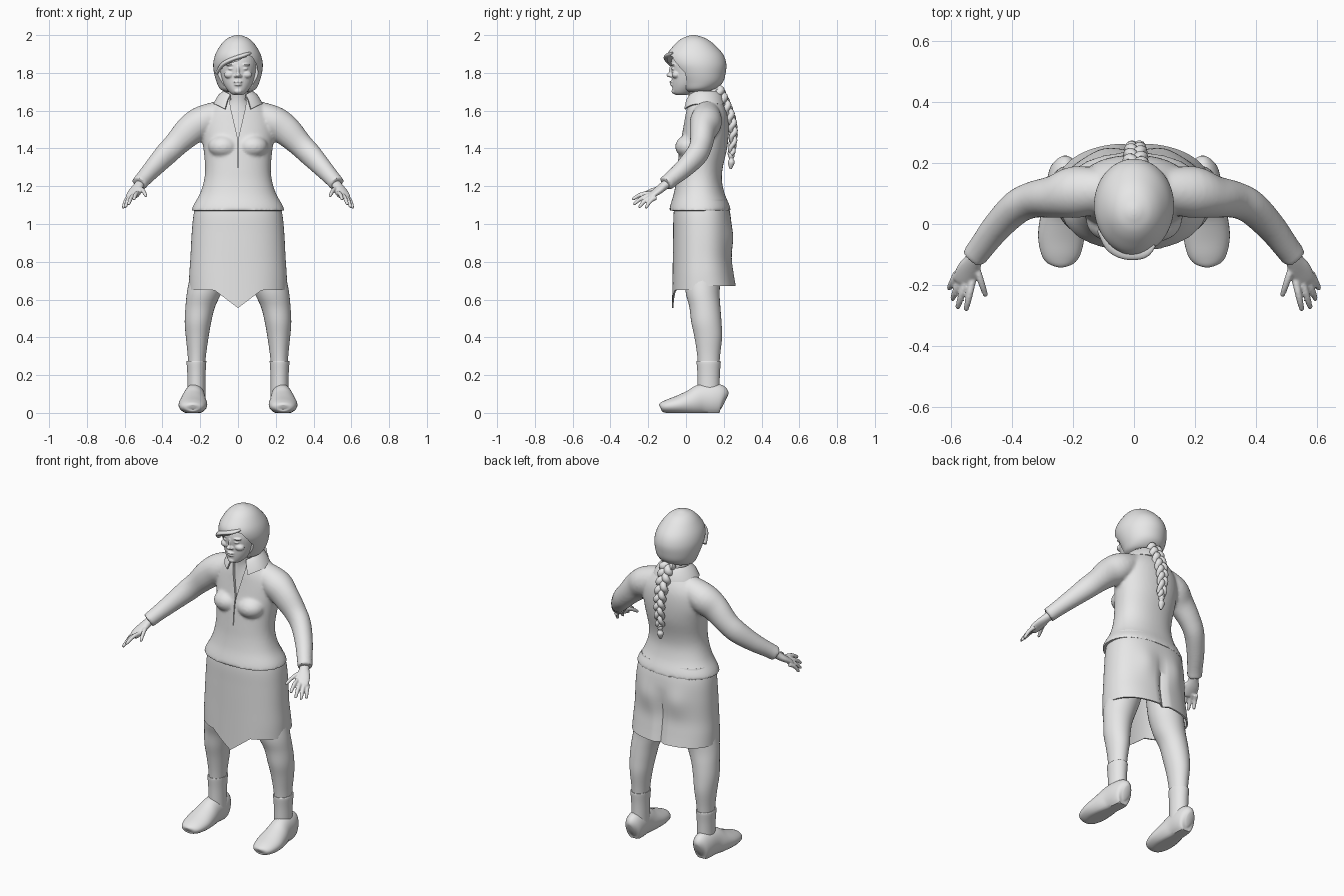
import bpy, bmesh, math
from mathutils import Vector

if "Cube" in bpy.data.objects:
    bpy.data.objects.remove(bpy.data.objects["Cube"])

grey = bpy.data.materials.new("plain_grey")
grey.use_nodes = True
grey.diffuse_color = (0.8, 0.8, 0.8, 1)
grey.node_tree.nodes["Principled BSDF"].inputs["Base Color"].default_value = (0.8, 0.8, 0.8, 1)


def make(name, bm):
    bmesh.ops.recalc_face_normals(bm, faces=bm.faces)
    me = bpy.data.meshes.new(name)
    bm.to_mesh(me)
    bm.free()
    me.materials.append(grey)
    ob = bpy.data.objects.new(name, me)
    bpy.context.collection.objects.link(ob)
    return ob


def activate(ob):
    bpy.ops.object.select_all(action='DESELECT')
    ob.select_set(True)
    bpy.context.view_layer.objects.active = ob


def smooth(ob, angle=40):
    activate(ob)
    bpy.ops.object.shade_smooth_by_angle(angle=math.radians(angle))


def modify(ob, kind, **settings):
    activate(ob)
    mod = ob.modifiers.new(kind.lower(), kind)
    for key, value in settings.items():
        setattr(mod, key, value)
    bpy.ops.object.modifier_apply(modifier=mod.name)


def spline(rows, steps):
    """Catmull-Rom interpolation of rows of numbers."""
    pts = [rows[0]] + list(rows) + [rows[-1]]
    out = []
    for i in range(1, len(pts) - 2):
        a, b, c, d = pts[i - 1:i + 3]
        for s in range(steps):
            t = s / steps
            out.append([q + t / 2 * (r - p + t * (2*p - 5*q + 4*r - e + t * (3*(q - r) + e - p)))
                        for p, q, r, e in zip(a, b, c, d)])
    return out + [list(rows[-1])]


def loft(name, rows, sides=32, steps=4, level=True, ref=(0, 0, 1), power=2, caps=True):
    """Rings (x, y, z, rx, ry): horizontal if level, else square to the path."""
    rows = spline(rows, steps)
    bm = bmesh.new()
    rings = []
    for i, (x, y, z, rx, ry) in enumerate(rows):
        u, v = Vector((1, 0, 0)), Vector((0, 1, 0))
        if not level:
            t = Vector(rows[min(i + 1, len(rows) - 1)][:3]) - Vector(rows[max(i - 1, 0)][:3])
            u = t.cross(Vector(ref)).normalized()
            v = u.cross(t).normalized()
        ring = []
        for k in range(sides):
            c, s = math.cos(math.tau * k / sides), math.sin(math.tau * k / sides)
            c = math.copysign(abs(c) ** (2 / power), c)
            s = math.copysign(abs(s) ** (2 / power), s)
            ring.append(bm.verts.new(Vector((x, y, z)) + u * c * rx + v * s * ry))
        rings.append(ring)
    for a, b in zip(rings, rings[1:]):
        for k in range(sides):
            n = (k + 1) % sides
            bm.faces.new((a[k], a[n], b[n], b[k]))
    if caps:
        bm.faces.new(rings[0])
        bm.faces.new(rings[-1])
    return make(name, bm)


def slab(z, front, back, half):
    return (0, (front + back) / 2, z, half, (back - front) / 2)


def ball(x, y, z, rx, ry, rz):
    bm = bmesh.new()
    bmesh.ops.create_uvsphere(bm, u_segments=24, v_segments=16, radius=1)
    for v in bm.verts:
        v.co = Vector((x + v.co.x * rx, y + v.co.y * ry, z + v.co.z * rz))
    return make("ball", bm)


def blend(name, parts, voxel, rounds):
    """Fuse overlapping parts into one soft skin."""
    activate(parts[0])
    for p in parts:
        p.select_set(True)
    bpy.ops.object.join()
    ob = parts[0]
    ob.name = name
    modify(ob, 'REMESH', mode='VOXEL', voxel_size=voxel)
    modify(ob, 'SMOOTH', iterations=rounds, factor=0.5)
    smooth(ob, 55)
    return ob


def carve(ob, outline, y0, y1):
    """Cut a front outline of (x, z) points through a depth range."""
    bm = bmesh.new()
    face = bm.faces.new([bm.verts.new((x, y0, z)) for x, z in outline])
    ext = bmesh.ops.extrude_face_region(bm, geom=[face])["geom"]
    bmesh.ops.translate(bm, vec=(0, y1 - y0, 0),
                        verts=[g for g in ext if isinstance(g, bmesh.types.BMVert)])
    cutter = make("cutter", bm)
    cutter.hide_render = True
    modify(ob, 'BOOLEAN', operation='DIFFERENCE', object=cutter, solver='EXACT')
    bpy.data.objects.remove(cutter)


def mirror(ob):
    modify(ob, 'MIRROR', use_axis=(True, False, False), use_mirror_merge=False)


# Jacket: torso, bust and sleeves fused, then the neck opening cut out
torso = loft("torso", [slab(*r) for r in (
    (1.07, -.09, .237, .247), (1.10, -.083, .23, .236), (1.16, -.065, .205, .202),
    (1.23, -.052, .19, .18), (1.30, -.045, .195, .174), (1.40, -.035, .218, .183),
    (1.48, -.02, .226, .192), (1.55, -.008, .224, .185), (1.60, .0, .213, .16),
    (1.65, .012, .19, .115), (1.69, .02, .165, .078))], 48, power=2.2)
sleeves = loft("sleeves", [
    (.09, .11, 1.585, .07, .07), (.19, .105, 1.54, .085, .085), (.26, .09, 1.49, .07, .08),
    (.33, .08, 1.42, .06, .066), (.385, .055, 1.365, .056, .062), (.45, -.01, 1.295, .049, .051),
    (.50, -.075, 1.24, .043, .043), (.525, -.108, 1.212, .042, .042)], level=False)
mirror(sleeves)
bust = [ball(s * .078, .015, 1.41, .08, .072, .062) for s in (-1, 1)]
jacket = blend("jacket", [torso, sleeves] + bust, .009, 5)
carve(jacket, [(-.055, 1.75), (.055, 1.75), (.04, 1.62), (.003, 1.46), (.0015, 1.3),
               (-.0015, 1.3), (-.003, 1.46), (-.04, 1.62)], -.2, .06)
smooth(jacket, 40)

# Neck and upper chest inside the opening
neck = loft("neck", [slab(*r) for r in (
    (1.28, -.02, .15, .10), (1.44, -.012, .16, .12), (1.56, .008, .16, .11),
    (1.64, .018, .15, .066), (1.70, .01, .14, .06), (1.76, .0, .14, .06))])
smooth(neck)

# Collar: folded band, open at the front with two pointed tips
bm = bmesh.new()
prev = None
for i in range(41):
    a = math.radians(32 + 296 * i / 40)
    tip = max(0, -math.cos(a + math.pi)) ** 3
    col = [bm.verts.new((math.sin(a) * rx, .09 - math.cos(a) * ry, z - drop * tip))
           for rx, ry, z, drop in ((.075, .08, 1.675, .03), (.08, .084, 1.70, .03),
                                   (.1, .1, 1.682, .04), (.128, .113, 1.635, .045))]
    if prev:
        for j in range(3):
            bm.faces.new((prev[j], prev[j + 1], col[j + 1], col[j]))
    prev = col
collar = make("collar", bm)
modify(collar, 'SOLIDIFY', thickness=.008, offset=0)
smooth(collar, 50)

# Skirt: flared tube with a pointed front hem and a rounded seat
skirt = loft("skirt", [slab(*r) for r in (
    (1.13, -.055, .215, .215), (1.05, -.066, .235, .235), (.95, -.068, .242, .245),
    (.82, -.07, .243, .252), (.73, -.072, .253, .258), (.65, -.074, .265, .26))],
    72, 6, power=2.3, caps=False)
for v in skirt.data.vertices:
    x, y, z = v.co
    t = max(0, min(1, (.85 - z) / .2))
    point = max(0, 1 - abs(x) / .125) * .095 if y < 0 else 0
    v.co.z += t * ((.022 if y > .1 else 0) - point)
    if y > .12:
        seat = math.exp(-((abs(x) - .1) / .06) ** 2 - ((z - .93) / .08) ** 2)
        crease = math.exp(-(x / .018) ** 2) * min(1, max(0, (1.0 - z) / .15))
        v.co.y += .014 * seat - .022 * crease
modify(skirt, 'SOLIDIFY', thickness=.008, offset=-1)
smooth(skirt, 50)

# Legs, socks and shoes
legs = loft("legs", [
    (.12, .1, .95, .10, .10), (.15, .09, .75, .10, .097), (.178, .088, .64, .092, .09),
    (.20, .1, .56, .078, .082), (.212, .108, .48, .07, .08), (.216, .118, .40, .06, .073),
    (.218, .12, .30, .048, .06), (.22, .12, .2, .043, .055), (.22, .12, .08, .043, .055)])
socks = loft("socks", [(.218, .12, .275, .049, .061), (.22, .12, .268, .052, .064),
                       (.22, .12, .2, .048, .059), (.22, .12, .09, .047, .058)])
shoes = loft("shoes", [
    (.24, -.137, .03, .012, .012), (.24, -.13, .032, .042, .024), (.24, -.1, .034, .064, .036),
    (.239, -.04, .042, .076, .05), (.236, .03, .055, .07, .068), (.232, .085, .07, .06, .082),
    (.228, .15, .07, .056, .085), (.226, .19, .066, .045, .075), (.226, .206, .06, .018, .04)],
    level=False)
for v in shoes.data.vertices:
    v.co.z = max(v.co.z, 0)
for ob in (legs, socks, shoes):
    mirror(ob)
    smooth(ob)

# Hands: palm, four fingers and a thumb
hand = [loft("palm", [(.51, -.085, 1.225, .026, .024), (.525, -.115, 1.203, .028, .023),
                      (.543, -.15, 1.175, .038, .02), (.56, -.188, 1.148, .037, .014),
                      (.565, -.198, 1.14, .03, .008)], 24, level=False)]
for base, tip in (((.532, -.195, 1.163), (.552, -.285, 1.128)),
                  ((.553, -.192, 1.152), (.58, -.278, 1.102)),
                  ((.571, -.182, 1.142), (.597, -.25, 1.086)),
                  ((.585, -.168, 1.135), (.608, -.214, 1.082)),
                  ((.52, -.135, 1.188), (.486, -.238, 1.145))):
    a, b = Vector(base), Vector(tip)
    rows = [(*(a.lerp(b, t) + Vector((0, 0, .01 * math.sin(math.pi * t)))), r, r)
            for t, r in ((-.2, .012), (.3, .0115), (.65, .0105), (.92, .0085), (1, .004))]
    hand.append(loft("finger", rows, 14, level=False))
hands = blend("hands", hand, .0045, 3)
mirror(hands)
smooth(hands, 60)

# Head with modelled nose, eyes, lips and cheeks
head = [loft("skull", [slab(*r) for r in (
    (1.682, -.05, .0, .02), (1.695, -.068, .04, .043), (1.735, -.074, .09, .073),
    (1.79, -.076, .13, .093), (1.85, -.08, .15, .1), (1.91, -.06, .15, .09),
    (1.95, -.02, .12, .06))], 40)]
head += [ball(0, -.084, 1.788, .014, .02, .012), ball(0, -.073, 1.812, .009, .018, .032),
         ball(0, -.072, 1.752, .024, .016, .007), ball(0, -.07, 1.738, .021, .016, .008),
         ball(0, -.062, 1.703, .022, .015, .014)]
for s in (-1, 1):
    head += [ball(s * .013, -.077, 1.783, .009, .012, .008),
             ball(s * .036, -.066, 1.822, .017, .012, .007),
             ball(s * .038, -.066, 1.843, .027, .015, .007),
             ball(s * .045, -.052, 1.79, .03, .024, .02)]
blend("head", head, .004, 3)

# Hair: rounded bob with a swept fringe cut open around the face
hair = loft("hair", [slab(*r) for r in (
    (1.70, .0, .10, .065), (1.715, -.02, .155, .095), (1.75, -.04, .195, .113),
    (1.80, -.07, .21, .127), (1.85, -.098, .213, .131), (1.90, -.098, .195, .119),
    (1.95, -.06, .15, .09), (1.98, -.025, .11, .06), (1.995, .01, .07, .028),
    (2.0, .03, .05, .008))], 64, 6)
carve(hair, [(-.075, 1.66), (-.085, 1.73), (-.106, 1.79), (-.1, 1.825), (-.06, 1.846),
             (.0, 1.862), (.05, 1.893), (.075, 1.885), (.098, 1.845), (.107, 1.80),
             (.09, 1.74), (.075, 1.66)], -.3, -.0)
smooth(hair, 50)
fringe = loft("fringe", [(.065, -.066, 1.905, .006, .01), (.03, -.087, 1.892, .012, .026),
                         (-.03, -.088, 1.872, .012, .028), (-.08, -.064, 1.845, .012, .024),
                         (-.112, -.02, 1.80, .008, .012)], 20, level=False, ref=(0, 1, 0))
smooth(fringe, 60)

# Braid: three woven strands, a tie and a loose end
path = spline([(.005, .165, 1.715), (.005, .2, 1.65), (.005, .237, 1.56), (.005, .25, 1.47),
               (.005, .24, 1.37)], 16)
for s in range(3):
    rows = []
    for i, (x, y, z) in enumerate(path):
        f = i / (len(path) - 1)
        w, a = 1 - .45 * f, math.tau * (f * 2.6 + s / 3)
        rows.append((x + .026 * w * math.sin(a), y + .016 * w * math.sin(2 * a), z,
                     .024 * w, .021 * w))
    strand = loft("braid_strand", rows, 14, 1, level=False, ref=(0, 1, 0))
    smooth(strand, 60)
end = loft("braid_end", [(.005, .24, 1.385, .013, .013), (.005, .24, 1.36, .017, .017),
                         (.005, .24, 1.345, .011, .011), (.005, .24, 1.325, .02, .018),
                         (.005, .236, 1.29, .005, .005)], 16)
smooth(end, 60)
